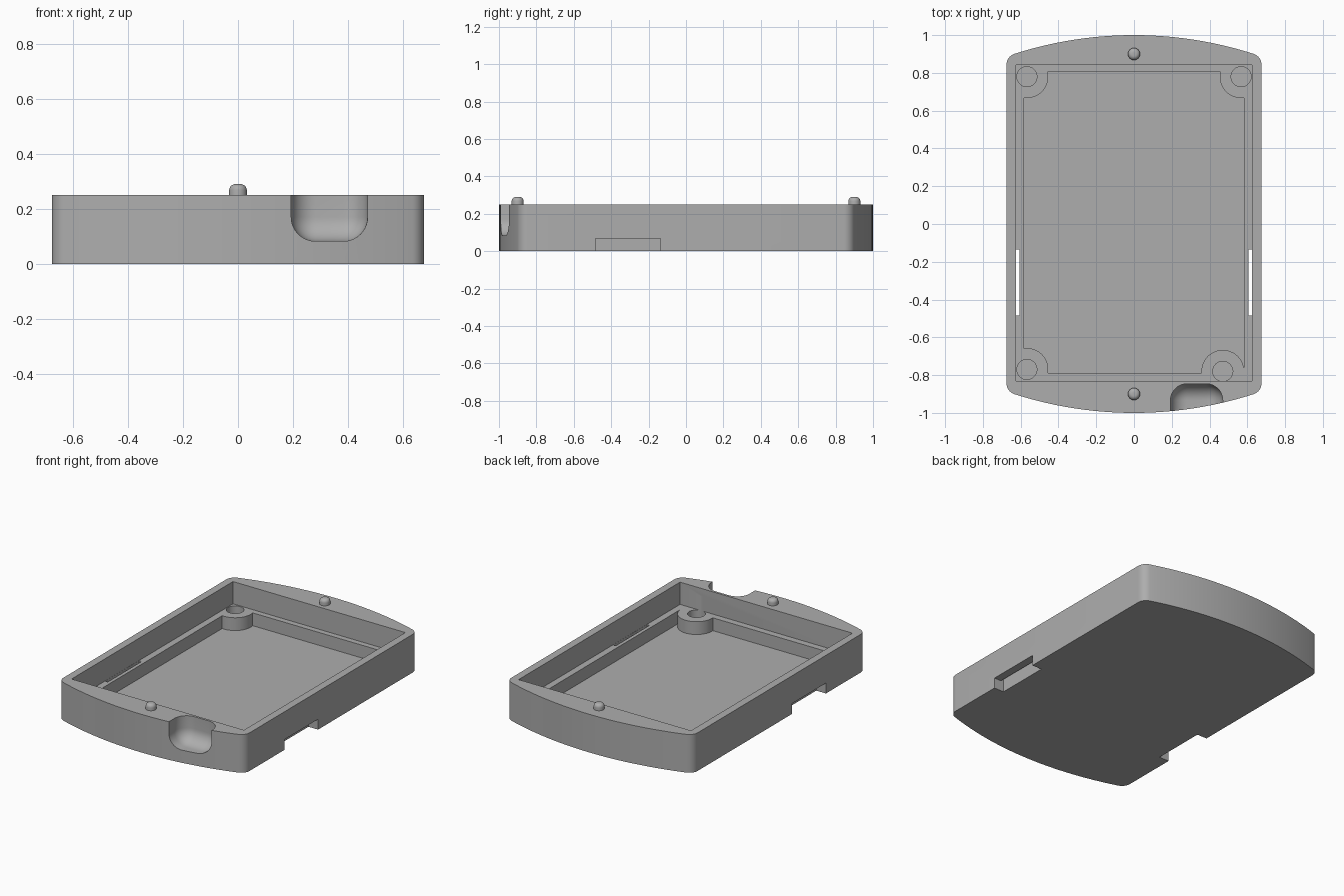
import bpy, bmesh
from math import sqrt, atan2, cos, sin, pi

if "Cube" in bpy.data.objects:
    bpy.data.objects.remove(bpy.data.objects["Cube"], do_unlink=True)

grey = bpy.data.materials.new("plain grey")
grey.use_nodes = True
COLOUR = (0.42, 0.42, 0.42, 1)
grey.diffuse_color = COLOUR
grey.node_tree.nodes["Principled BSDF"].inputs["Base Color"].default_value = COLOUR

HEIGHT, LEDGE, FLOOR = 0.25, 0.104, 0.02


def to_object(bm, name):
    bmesh.ops.recalc_face_normals(bm, faces=bm.faces)
    mesh = bpy.data.meshes.new(name)
    bm.to_mesh(mesh)
    bm.free()
    mesh.materials.append(grey)
    ob = bpy.data.objects.new(name, mesh)
    bpy.context.collection.objects.link(ob)
    return ob


def box(name, x, y, z, bevel=0):
    bm = bmesh.new()
    bmesh.ops.create_cube(bm, size=1)
    for v in bm.verts:
        for i, (lo, hi) in enumerate((x, y, z)):
            v.co[i] = lo if v.co[i] < 0 else hi
    if bevel:
        bmesh.ops.bevel(bm, geom=bm.edges[:], offset=bevel, segments=10,
                        profile=0.5, affect='EDGES')
    return to_object(bm, name)


def cylinder(name, x, y, r, z, round_top=0):
    bm = bmesh.new()
    bmesh.ops.create_cone(bm, cap_ends=True, segments=48, radius1=r, radius2=r,
                          depth=z[1] - z[0])
    if round_top:
        rim = [e for e in bm.edges if all(v.co.z > 0 for v in e.verts)]
        bmesh.ops.bevel(bm, geom=rim, offset=round_top, segments=6,
                        profile=0.5, affect='EDGES')
    bmesh.ops.translate(bm, verts=bm.verts, vec=(x, y, (z[0] + z[1]) / 2))
    return to_object(bm, name)


def cut(target, cutter):
    mod = target.modifiers.new("cut", 'BOOLEAN')
    mod.operation, mod.solver, mod.object = 'DIFFERENCE', 'EXACT', cutter
    bpy.context.view_layer.objects.active = target
    bpy.ops.object.modifier_apply(modifier=mod.name)
    bpy.data.objects.remove(cutter, do_unlink=True)


def smooth(ob):
    bpy.ops.object.select_all(action='DESELECT')
    ob.select_set(True)
    bpy.context.view_layer.objects.active = ob
    bpy.ops.object.shade_smooth_by_angle(angle=pi / 6)


# Case outline: straight sides, bowed ends, filleted corners
HALF_W, BOW, FILLET = 0.675, 2.07, 0.06
cx = HALF_W - FILLET
cy = 1 - BOW + sqrt((BOW - FILLET) ** 2 - cx ** 2)
end = atan2(cy - 1 + BOW, cx)
quarter = [(cx + FILLET * cos(end * i / 8), cy + FILLET * sin(end * i / 8))
           for i in range(9)]
quarter += [(BOW * cos(a), 1 - BOW + BOW * sin(a))
            for a in (end + (pi / 2 - end) * i / 12 for i in range(1, 13))]
top = quarter + [(-x, y) for x, y in quarter[-2::-1]]
outline = top + [(-x, -y) for x, y in top]

bm = bmesh.new()
base = bm.faces.new([bm.verts.new((x, y, 0)) for x, y in outline])
walls = bmesh.ops.extrude_face_region(bm, geom=[base])
bmesh.ops.translate(bm, vec=(0, 0, HEIGHT),
                    verts=[g for g in walls["geom"] if isinstance(g, bmesh.types.BMVert)])
case = to_object(bm, "case_tray")

# Upper recess, then lower pocket that leaves four screw bosses standing
BOSSES = [(-0.567, 0.78), (0.567, 0.78), (-0.567, -0.77), (0.47, -0.78)]
cut(case, box("recess_cutter", (-0.625, 0.625), (-0.831, 0.841), (LEDGE, 0.5)))
pocket = box("pocket_cutter", (-0.582, 0.582), (-0.788, 0.804), (FLOOR, 0.15))
for x, y in BOSSES:
    cut(pocket, cylinder("boss_cutter", x, y, 0.113, (-0.1, 0.3)))
cut(case, pocket)
for x, y in BOSSES:
    cut(case, cylinder("hole_cutter", x, y, 0.053, (FLOOR, 0.2)))

# Side latch notches with a slot up through the ledge
for s in (-1, 1):
    for x0, x1, z1 in ((0.605, 0.8, 0.068), (0.605, 0.624, 0.13)):
        cut(case, box("notch_cutter", sorted((s * x0, s * x1)),
                      (-0.485, -0.135), (-0.1, z1)))

# Rounded scoop in the front wall
cut(case, box("scoop_cutter", (0.193, 0.47), (-1.3, -0.846), (0.083, 0.6), 0.088))
smooth(case)

# Locating pegs on the rim
for name, y in (("front_peg", -0.9), ("back_peg", 0.9)):
    smooth(cylinder(name, 0, y, 0.032, (HEIGHT - 0.01, 0.29), 0.022))
